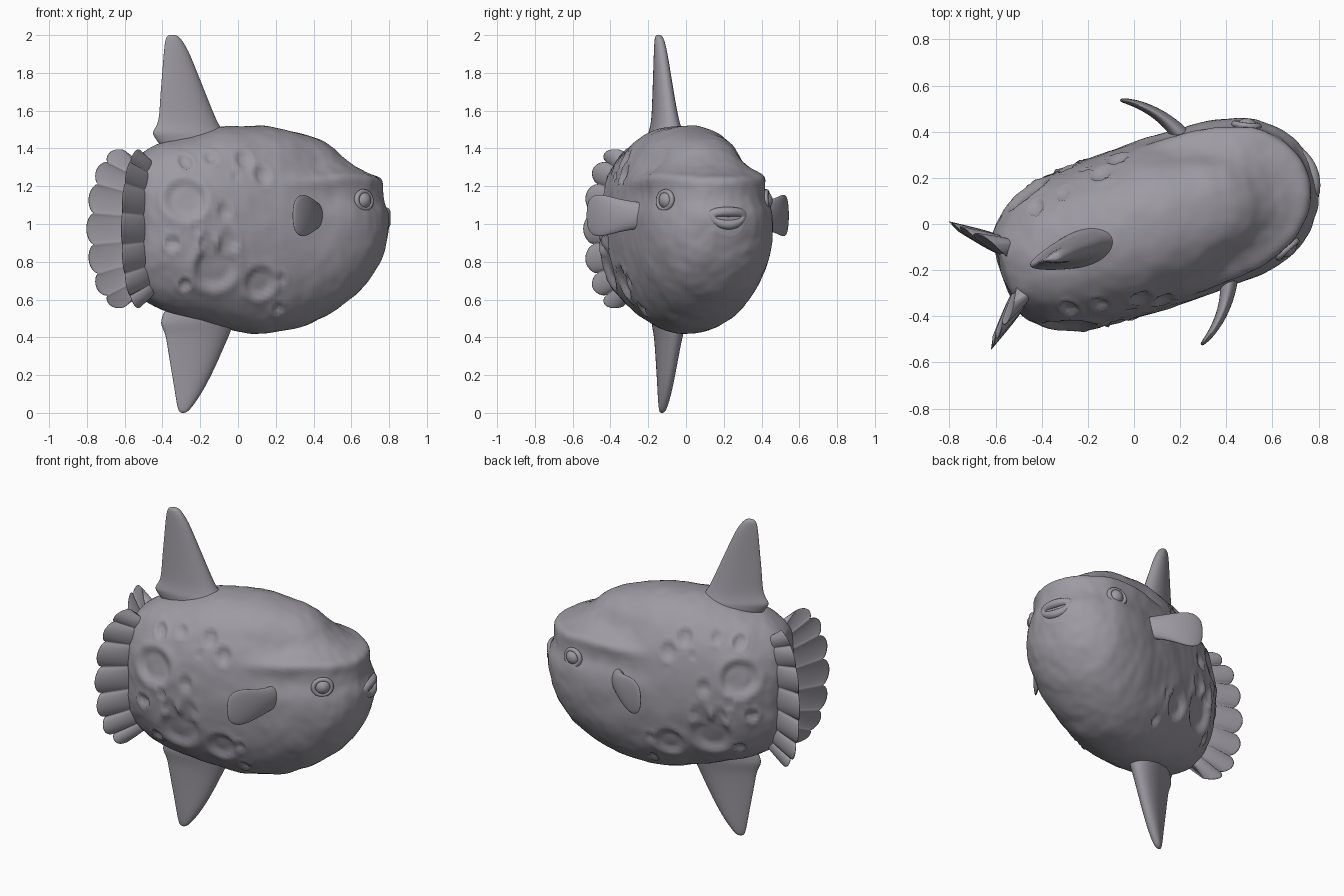
import bpy, bmesh, math
from mathutils import Matrix, Vector, noise

if "Cube" in bpy.data.objects:
    bpy.data.objects.remove(bpy.data.objects["Cube"])

# The fish swims slightly turned: local x runs tail to snout
FRAME = Matrix.Rotation(math.radians(18.3), 4, 'Z') @ Matrix.Translation((0, -0.03, 0))

skin = bpy.data.materials.new("grey_skin")
skin.use_nodes = True
COLOUR = (0.34, 0.325, 0.365, 1)
skin.diffuse_color = COLOUR
skin.node_tree.nodes["Principled BSDF"].inputs["Base Color"].default_value = COLOUR


def finish(bm, name, subdivide=0):
    """Turn a bmesh into a smooth object in the fish frame."""
    bmesh.ops.recalc_face_normals(bm, faces=bm.faces)
    for f in bm.faces:
        f.smooth = True
    mesh = bpy.data.meshes.new(name)
    bm.to_mesh(mesh)
    bm.free()
    mesh.materials.append(skin)
    obj = bpy.data.objects.new(name, mesh)
    bpy.context.collection.objects.link(obj)
    obj.matrix_world = FRAME
    if subdivide:
        mod = obj.modifiers.new("smooth", 'SUBSURF')
        mod.levels = mod.render_levels = subdivide
    return obj


def loft(rings, capped=True):
    """Skin a row of closed rings."""
    bm = bmesh.new()
    rows = [[bm.verts.new(p) for p in ring] for ring in rings]
    n = len(rows[0])
    for a, b in zip(rows, rows[1:]):
        for i in range(n):
            j = (i + 1) % n
            bm.faces.new((a[i], a[j], b[j], b[i]))
    if capped:
        bm.faces.new(rows[0])
        bm.faces.new(rows[-1])
    bmesh.ops.recalc_face_normals(bm, faces=bm.faces)
    return bm


def smoothstep(x, lo, hi):
    t = min(max((x - lo) / (hi - lo), 0), 1)
    return t * t * (3 - 2 * t)


def bump(x, width):
    return math.exp(-(x / width) ** 2)


def resample(table, steps):
    """Monotone cubic interpolation of table rows over their first column."""
    def slope(i, c):
        d = [(table[k + 1][c] - table[k][c]) / (table[k + 1][0] - table[k][0])
             for k in (i - 1, i) if 0 <= k < len(table) - 1]
        if len(d) == 1:
            return d[0]
        return 0 if d[0] * d[1] <= 0 else 2 * d[0] * d[1] / (d[0] + d[1])
    out = []
    for i in range(len(table) - 1):
        p, q = table[i], table[i + 1]
        h = q[0] - p[0]
        for k in range(steps + (i == len(table) - 2)):
            t = k / steps
            row = [p[0] + h * t]
            for c in range(1, len(p)):
                row.append((2*t**3 - 3*t*t + 1) * p[c] + (t**3 - 2*t*t + t) * h * slope(i, c)
                           + (3*t*t - 2*t**3) * q[c] + (t**3 - t*t) * h * slope(i + 1, c))
            out.append(row)
    return out


# Body stations: position, top, bottom, half width
STATIONS = [
    (-.612, 1.20, .80, .06), (-.59, 1.32, .66, .19), (-.53, 1.38, .60, .25),
    (-.43, 1.43, .545, .31), (-.3, 1.465, .50, .345), (-.1, 1.515, .45, .36),
    (.1, 1.52, .42, .365), (.3, 1.49, .445, .36), (.45, 1.45, .50, .35),
    (.6, 1.37, .60, .315), (.7, 1.29, .70, .25), (.77, 1.21, .81, .17),
    (.81, 1.10, .94, .08)]

# Skin craters on both flanks: position, height, radius
CRATERS = [
    (-.40, 1.13, .115), (-.24, .77, .125), (.01, .69, .09), (-.18, .90, .06),
    (-.295, .89, .05), (-.20, 1.07, .045), (-.07, 1.34, .05), (.02, 1.26, .05),
    (-.38, 1.33, .04), (-.25, 1.35, .035), (-.47, .90, .04), (-.39, .68, .035),
    (.13, .55, .03), (.12, .71, .03), (-.35, .98, .03), (-.13, 1.25, .025)]


def relief(p):
    """Height of brow, eye hollow, craters and wrinkles above the plain body."""
    head = smoothstep(p.x, .05, .38)
    g = p.z - (1.225 + .02 * bump(p.x - .5, .2))
    h = head * (.022 * bump(g, .035) - .035 * bump(g - .11, .08) - .014 * bump(g + .1, .06))
    if abs(p.y) > .1:
        for cx, cz, r in CRATERS:
            d = math.hypot(p.x - cx, p.z - cz) / r
            if d < 1.6:
                h += .006 * bump(d - 1.08, .18)
                h -= (.012 + .1 * r) * (1 - smoothstep(d, .6, 1.0))
    return h + .006 * noise.noise(p * 7) + .003 * noise.noise(p * 18)


def power(x, e):
    return math.copysign(abs(x) ** e, x)


# Body
SIDES = 128
rings = []
for u, top, bottom, w in resample(STATIONS, 11):
    mid, half = (top + bottom) / 2, (top - bottom) / 2
    rings.append([Vector((u, w * power(math.cos(a), .9), mid + half * power(math.sin(a), .9)))
                  for a in (math.tau * i / SIDES for i in range(SIDES))])
bm = loft(rings)
bm.normal_update()
moves = [(v, v.normal * relief(v.co)) for v in bm.verts]
for v, move in moves:
    v.co += move
finish(bm, "body")


# Tall fins: height, back edge, front edge, half thickness
def tall_fin(name, sections):
    fin = []
    for z, back, front, thick in sections:
        c, r = (back + front) / 2, (front - back) / 2
        fin.append([Vector((c + r * math.cos(a), thick * math.sin(a) * (1 + .4 * math.cos(a)), z))
                    for a in (math.tau * i / 14 for i in range(14))])
    finish(loft(fin), name, 2)


tall_fin("dorsal_fin", [
    (1.38, -.43, -.04, .09), (1.46, -.48, -.06, .08), (1.485, -.50, -.08, .075),
    (1.53, -.455, -.12, .06), (1.65, -.45, -.17, .048), (1.8, -.435, -.235, .038),
    (1.92, -.425, -.285, .03), (1.985, -.415, -.33, .022), (2.002, -.40, -.355, .012)])
tall_fin("ventral_fin", [
    (.58, -.42, .0, .08), (.5, -.44, -.02, .075), (.47, -.45, -.035, .07),
    (.42, -.42, -.05, .06), (.36, -.41, -.08, .052), (.25, -.39, -.13, .042),
    (.12, -.365, -.20, .033), (.03, -.35, -.265, .022), (-.002, -.335, -.30, .012)])

# Pectoral paddles: position, offset, half height, half thickness
PADDLE = [
    (.33, .29, .07, .045), (.30, .37, .075, .035), (.25, .45, .095, .026),
    (.19, .51, .118, .019), (.14, .545, .105, .013), (.11, .56, .06, .007)]

LOBES, SPREAD = 7, math.radians(80)

for side, label in ((1, "left"), (-1, "right")):
    rings = []
    for k, (u, v, tall, thick) in enumerate(PADDLE):
        a, b = PADDLE[max(k - 1, 0)], PADDLE[min(k + 1, len(PADDLE) - 1)]
        across = Vector((b[1] - a[1], a[0] - b[0], 0)).normalized()
        ring = []
        for i in range(16):
            t = math.tau * i / 16
            p = Vector((u, v, 1.045)) + across * thick * math.sin(t)
            ring.append(Vector((p.x, p.y * side, p.z + tall * math.cos(t))))
        rings.append(ring)
    finish(loft(rings), label + "_pectoral_fin", 2)

    # Scalloped half of the split tail
    out = Vector((-.76, .65 * side, 0))
    across = Vector((.65, .76 * side, 0))
    rings = []
    for i in range(141):
        f = i / 140
        phi = (2 * f - 1) * SPREAD
        lobe = abs(math.sin(f * LOBES * math.pi)) ** .6
        reach = .362 * math.cos(phi) ** .5 * (.87 + .13 * lobe)
        ring = []
        for k in range(28):
            a = math.tau * k / 28
            t = (1 + math.cos(a)) / 2
            z = .975 + math.sin(phi) * (.30 + .14 * t * (.85 + .15 * lobe))
            lift = math.sin(a) * (.045 * (1 - t) + .009) + .022 * (lobe - .6) * t
            p = Vector((-.49, .05 * side, z)) + out * reach * t + across * lift
            ring.append(p)
        rings.append(ring)
    finish(loft(rings), label + "_tail_fin")

    # Eyeball with a raised lid ring
    gaze = Vector((.42, .9 * side, .08))
    turn = gaze.to_track_quat('Z', 'Y').to_matrix().to_4x4()
    bm = bmesh.new()
    bmesh.ops.create_uvsphere(bm, u_segments=32, v_segments=16, radius=.05,
                              matrix=Matrix.Translation((.592, .265 * side, 1.125)) @ turn)
    finish(bm, label + "_eye")
    lid = [[turn @ Vector(((.052 + .014 * math.cos(b)) * math.cos(a),
                           (.046 + .014 * math.cos(b)) * math.sin(a), .014 * math.sin(b)))
            + Vector((.598, .284 * side, 1.125))
            for b in (math.tau * k / 10 for k in range(10))]
           for a in (math.tau * k / 36 for k in range(37))]
    bm = loft(lid, capped=False)
    bmesh.ops.remove_doubles(bm, verts=bm.verts, dist=1e-5)
    finish(bm, label + "_eyelid")

# Lips wrapped round the snout
lips = []
for k in range(49):
    a = math.tau * k / 48
    ring = []
    for j in range(14):
        b = math.tau * j / 14
        y = (.09 + .026 * math.cos(b)) * math.cos(a)
        z = 1.03 + (.034 + .026 * math.cos(b)) * math.sin(a) + 1.2 * y * y
        ring.append(Vector((.805 + .026 * math.sin(b) - 2.6 * y * y, y, z)))
    lips.append(ring)
bm = loft(lips, capped=False)
bmesh.ops.remove_doubles(bm, verts=bm.verts, dist=1e-5)
finish(bm, "lips")
